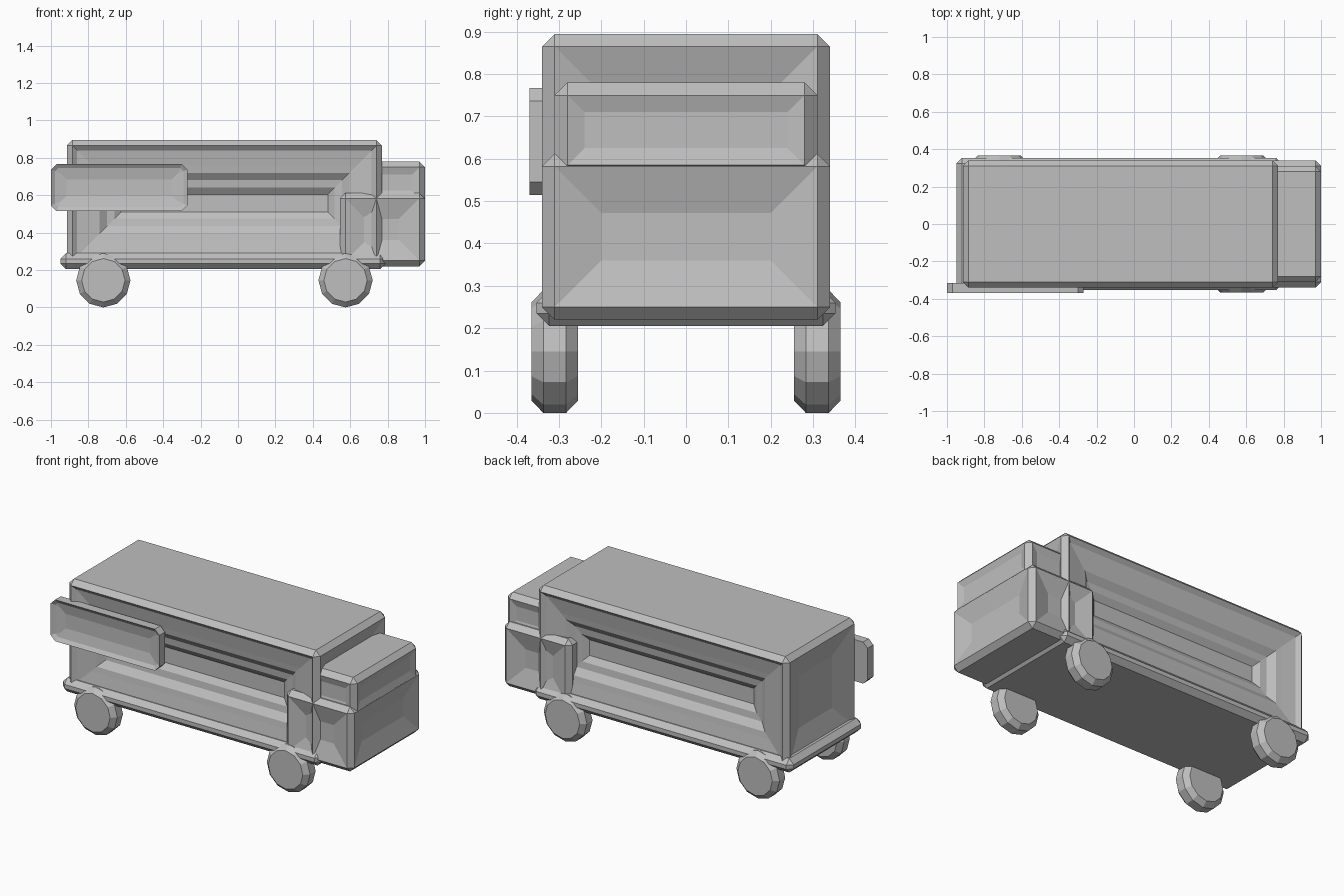
import bpy, bmesh, math
from mathutils import Matrix, Vector

if "Cube" in bpy.data.objects:
    bpy.data.objects.remove(bpy.data.objects["Cube"])

grey = bpy.data.materials.new("plain grey")
grey.diffuse_color = (0.52, 0.52, 0.52, 1)
grey.use_nodes = True
grey.node_tree.nodes["Principled BSDF"].inputs["Base Color"].default_value = grey.diffuse_color


def finish(name, bm):
    bmesh.ops.recalc_face_normals(bm, faces=bm.faces[:])
    mesh = bpy.data.meshes.new(name)
    bm.to_mesh(mesh)
    bm.free()
    mesh.materials.append(grey)
    obj = bpy.data.objects.new(name, mesh)
    bpy.context.collection.objects.link(obj)
    return obj


def block(name, lo, hi, bevel=0.03, axis=None, dents=()):
    """Chamfered box; dents = (direction, [(inset, depth) steps]) sink a face inwards."""
    lo, hi = Vector(lo), Vector(hi)
    bm = bmesh.new()
    bmesh.ops.create_cube(bm, size=1, matrix=Matrix.Translation((lo + hi) / 2)
                          @ Matrix.Diagonal((*(hi - lo), 1)))
    edges = [e for e in bm.edges
             if axis is None or abs(e.verts[0].co[axis] - e.verts[1].co[axis]) > 1e-4]
    bmesh.ops.bevel(bm, geom=edges, offset=bevel, segments=1, profile=0.5, affect='EDGES')
    bm.normal_update()
    for direction, steps in dents:
        d = Vector(direction)
        face = max((f for f in bm.faces if f.normal.dot(d) > 0.99), key=lambda f: f.calc_area())
        for inset, depth in steps:
            bmesh.ops.inset_individual(bm, faces=[face], thickness=inset, depth=-depth,
                                       use_even_offset=True)
    return finish(name, bm)


LEFT, RIGHT, FRONT, BACK = (0, 1, 0), (0, -1, 0), (1, 0, 0), (-1, 0, 0)

# Cargo box with terraced, sunken sides
terraces = [(0.025, 0.02), (0.085, 0.015), (0.035, 0.005),
            (0.04, 0.03), (0.04, 0.005), (0.035, 0.025)]
hollow = [(0.15, 0.045)]
block("cargo_box", (-0.915, -0.34, 0.22), (0.77, 0.34, 0.895),
      dents=[(LEFT, terraces), (RIGHT, terraces), (FRONT, hollow), (BACK, hollow)])

# Lower cab and upper cab
cab_dent = [(0.11, 0.03)]
block("lower_cab", (0.545, -0.34, 0.22), (1.0, 0.34, 0.612),
      dents=[(LEFT, cab_dent), (RIGHT, cab_dent), (FRONT, cab_dent)])
top_dent = [(0.04, 0.012)]
block("upper_cab", (0.70, -0.31, 0.555), (1.0, 0.31, 0.78),
      dents=[(LEFT, top_dent), (RIGHT, top_dent), (FRONT, top_dent)])

# Chassis plate
block("chassis", (-0.95, -0.353, 0.205), (0.79, 0.353, 0.29))

# Side board, on the right side only
block("side_board", (-1.0, -0.37, 0.515), (-0.27, -0.315, 0.767), axis=1,
      dents=[(RIGHT, [(0.022, 0.015), (0.06, 0.012)])])


# Wheels
def wheel(name, x, y):
    bm = bmesh.new()
    m = Matrix.Translation((x, y, 0.145)) @ Matrix.Rotation(math.pi / 2, 4, 'X')
    bmesh.ops.create_cone(bm, cap_ends=True, segments=12, radius1=0.145, radius2=0.145,
                          depth=0.11, matrix=m)
    bm.normal_update()
    rims = [e for e in bm.edges if any(abs(f.normal.y) > 0.9 for f in e.link_faces)]
    bmesh.ops.bevel(bm, geom=rims, offset=0.028, segments=1, profile=0.5, affect='EDGES')
    finish(name, bm)


for end, x in (("front", 0.575), ("rear", -0.72)):
    for side, y in (("right", -0.31), ("left", 0.31)):
        wheel(f"{end}_{side}_wheel", x, y)
